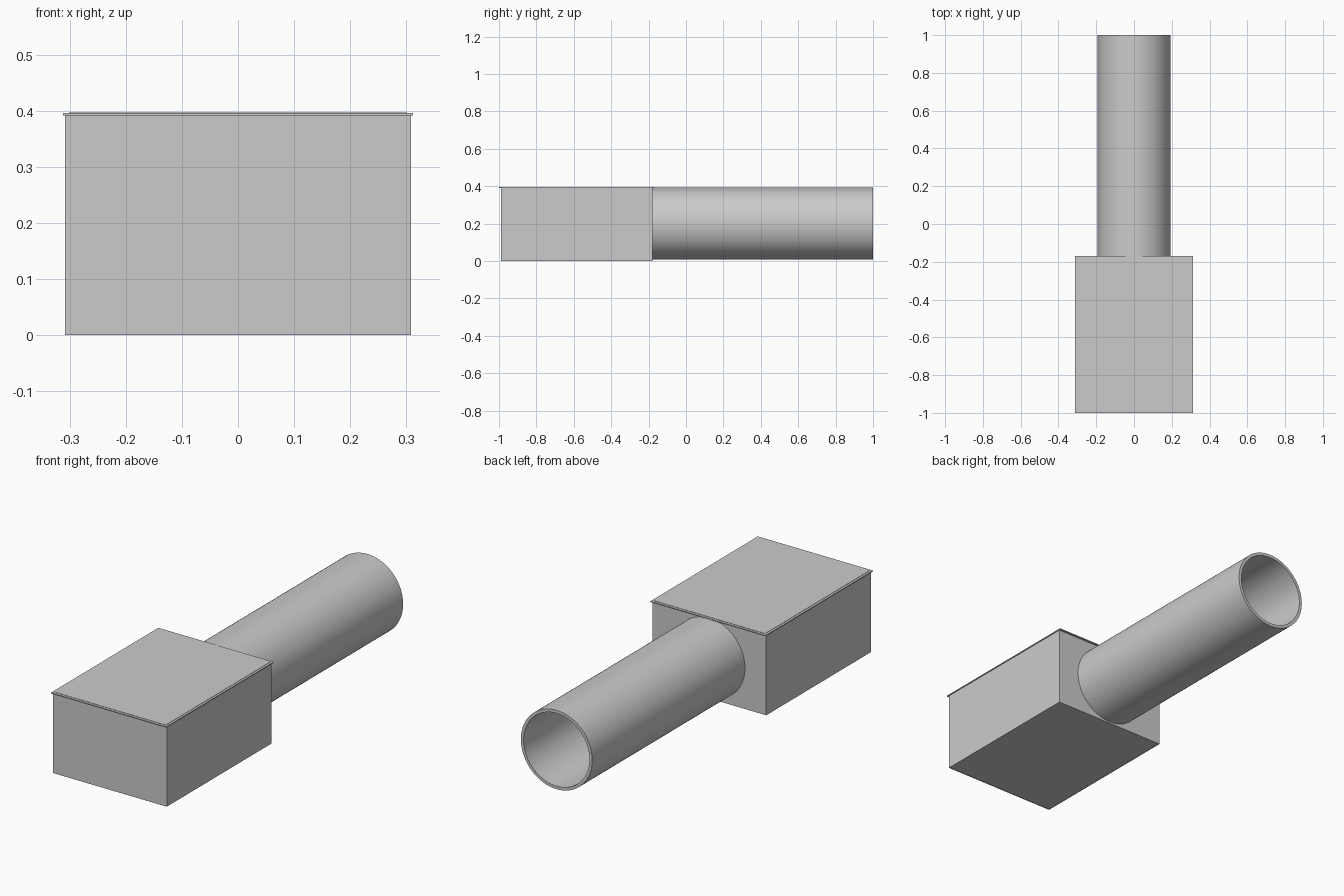
import bpy, bmesh, math
from mathutils import Matrix

if "Cube" in bpy.data.objects:
    bpy.data.objects.remove(bpy.data.objects["Cube"])

metal = bpy.data.materials.new("light_grey_metal")
metal.diffuse_color = (0.6, 0.6, 0.6, 1)
metal.use_nodes = True
metal.node_tree.nodes["Principled BSDF"].inputs["Base Color"].default_value = metal.diffuse_color


def finish(name, bm):
    bmesh.ops.recalc_face_normals(bm, faces=bm.faces)
    me = bpy.data.meshes.new(name)
    bm.to_mesh(me)
    bm.free()
    ob = bpy.data.objects.new(name, me)
    bpy.context.collection.objects.link(ob)
    me.materials.append(metal)
    return ob


def box(name, x, y0, y1, z0, z1):
    bm = bmesh.new()
    m = Matrix.Translation((0, (y0 + y1) / 2, (z0 + z1) / 2)) @ Matrix.Diagonal((2 * x, y1 - y0, z1 - z0, 1))
    bmesh.ops.create_cube(bm, size=1, matrix=m)
    return finish(name, bm)


def cut(ob, cutter):
    mod = ob.modifiers.new("cut", 'BOOLEAN')
    mod.operation = 'DIFFERENCE'
    mod.solver = 'EXACT'
    mod.object = cutter
    bpy.context.view_layer.objects.active = ob
    bpy.ops.object.modifier_apply(modifier=mod.name)
    bpy.data.objects.remove(cutter, do_unlink=True)


R_OUT, R_IN, ZC, N = 0.193, 0.178, 0.2, 96
Y0, Y1 = -0.18, 1.0

# Thin sheet walls, open at top and bottom, with a round outlet in the back
walls = box("box_walls", 0.308, -0.99, Y0, 0, 0.392)
cut(walls, box("cavity", 0.304, -0.986, Y0 - 0.004, -0.1, 0.5))
bm = bmesh.new()
bmesh.ops.create_cone(bm, cap_ends=True, segments=N, radius1=R_IN, radius2=R_IN, depth=0.1,
                      matrix=Matrix.Translation((0, Y0, ZC)) @ Matrix.Rotation(math.pi / 2, 4, 'X'))
cut(walls, finish("outlet_cutter", bm))

# Floor, lid flange and slightly raised lid panel
box("floor_plate", 0.305, -0.987, Y0 - 0.003, 0.001, 0.005)
box("lid_flange", 0.312, -1.0, -0.17, 0.391, 0.3955)
box("lid_panel", 0.301, -0.988, -0.182, 0.392, 0.397)

# Hollow round duct: rectangular wall section spun about the y axis
bm = bmesh.new()
rings = []
for r, y in ((R_OUT, Y0 - 0.001), (R_OUT, Y1), (R_IN, Y1), (R_IN, Y0 - 0.001)):
    rings.append([bm.verts.new((r * math.cos(2 * math.pi * i / N), y,
                                ZC + r * math.sin(2 * math.pi * i / N))) for i in range(N)])
for k in range(4):
    a, b = rings[k], rings[(k + 1) % 4]
    for i in range(N):
        j = (i + 1) % N
        bm.faces.new((a[i], a[j], b[j], b[i]))
duct = finish("round_duct", bm)
bpy.ops.object.select_all(action='DESELECT')
duct.select_set(True)
bpy.context.view_layer.objects.active = duct
bpy.ops.object.shade_smooth_by_angle(angle=math.radians(30))
